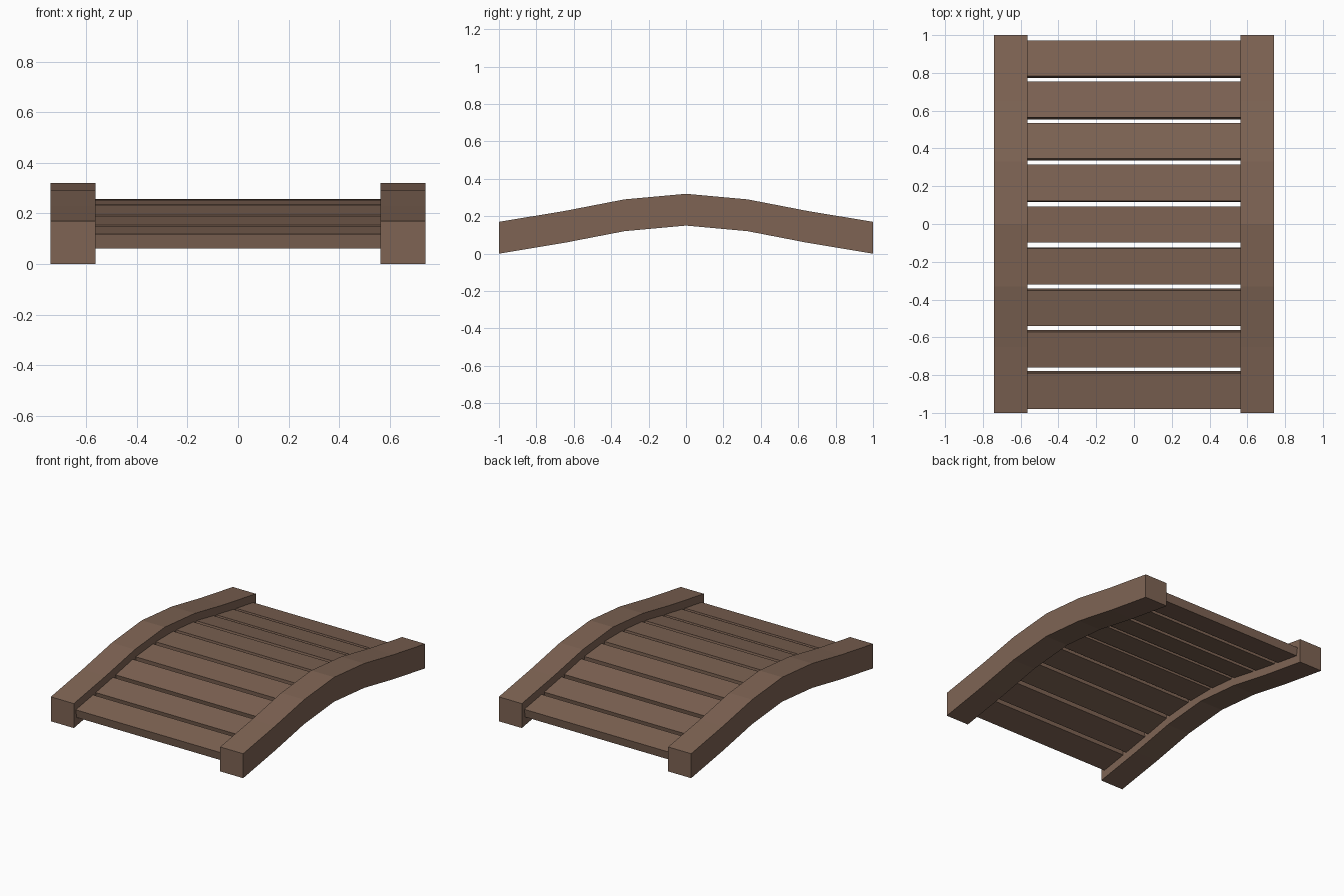
import bpy, bmesh, math
from mathutils import Matrix

if "Cube" in bpy.data.objects:
    bpy.data.objects.remove(bpy.data.objects["Cube"])

wood = bpy.data.materials.new("brown_wood")
wood.diffuse_color = (0.21, 0.127, 0.088, 1)
wood.use_nodes = True
wood.node_tree.nodes["Principled BSDF"].inputs["Base Color"].default_value = wood.diffuse_color

# underside line of the arched bridge (y, z)
HALF = [(0, 0.15), (0.33, 0.12), (0.65, 0.058), (1.0, 0.0)]
ARCH = [(-y, z) for y, z in HALF[:0:-1]] + HALF
RAIL_H = 0.17


def arch_z(y):
    for (y0, z0), (y1, z1) in zip(ARCH, ARCH[1:]):
        if y <= y1:
            return z0 + (z1 - z0) * (y - y0) / (y1 - y0)
    return ARCH[-1][1]


def finish(bm, name):
    bmesh.ops.recalc_face_normals(bm, faces=bm.faces)
    me = bpy.data.meshes.new(name)
    bm.to_mesh(me)
    bm.free()
    me.materials.append(wood)
    ob = bpy.data.objects.new(name, me)
    bpy.context.collection.objects.link(ob)


# side rails: rectangular section swept along the arch
def rail(name, x0, x1):
    bm = bmesh.new()
    rings = [[bm.verts.new(p) for p in ((x0, y, z), (x1, y, z),
                                        (x1, y, z + RAIL_H), (x0, y, z + RAIL_H))]
             for y, z in ARCH]
    for a, b in zip(rings, rings[1:]):
        for i in range(4):
            j = (i + 1) % 4
            bm.faces.new((a[i], a[j], b[j], b[i]))
    bm.faces.new(rings[0])
    bm.faces.new(rings[-1])
    finish(bm, name)


rail("left_rail", -0.74, -0.563)
rail("right_rail", 0.563, 0.74)

# deck planks tilted along the arch
for i in range(9):
    y = (i - 4) * 0.219 - 0.003
    za, zb = arch_z(y - 0.098), arch_z(y + 0.098)
    tilt = math.atan2(zb - za, 0.196)
    bm = bmesh.new()
    bmesh.ops.create_cube(bm, size=1, matrix=(
        Matrix.Translation((0, y, (za + zb) / 2 + 0.086))
        @ Matrix.Rotation(tilt, 4, 'X')
        @ Matrix.Diagonal((1.13, 0.192, 0.058, 1))))
    finish(bm, f"deck_plank_{i + 1}")
